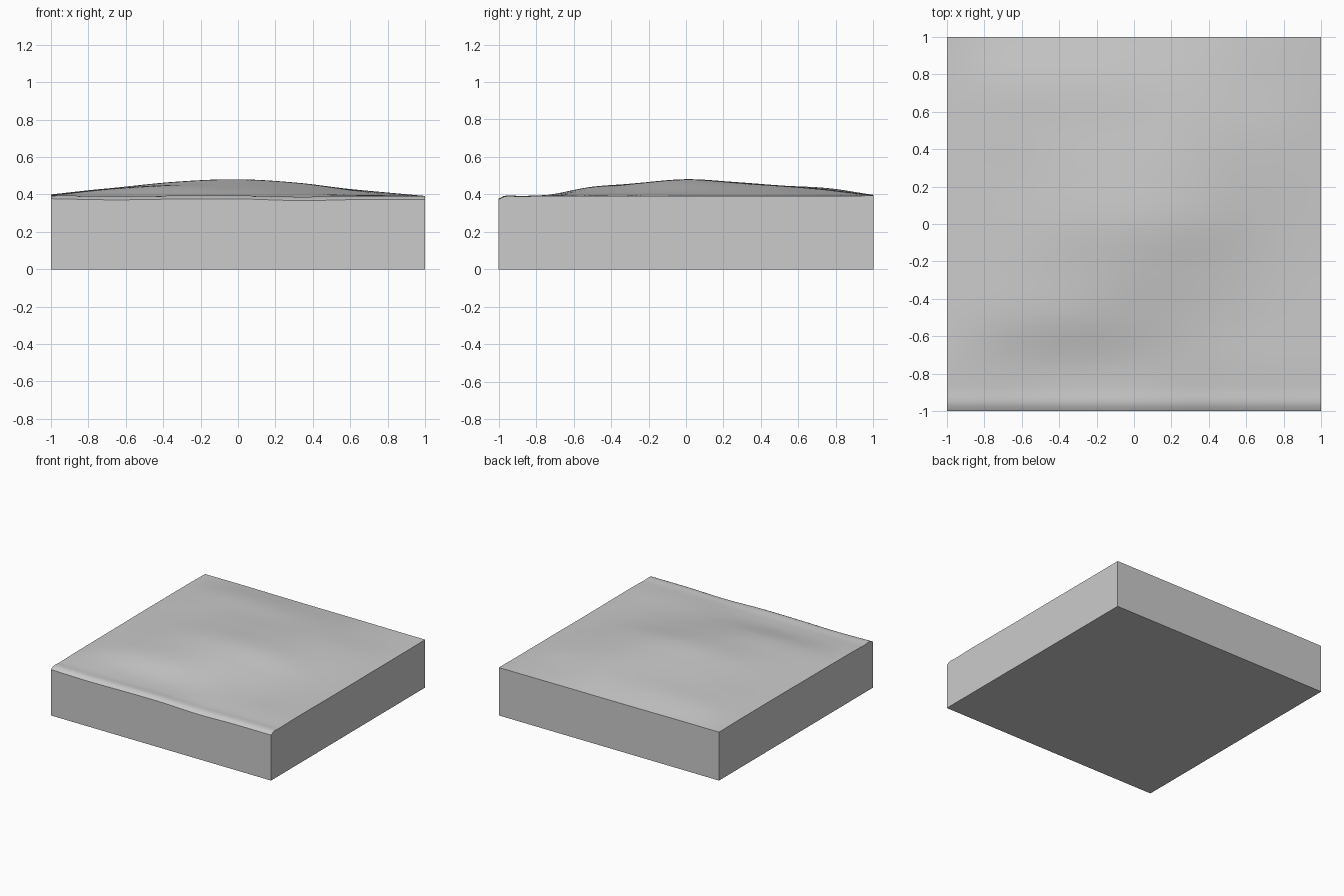
import bpy, bmesh, math

if "Cube" in bpy.data.objects:
    bpy.data.objects.remove(bpy.data.objects["Cube"])

# Coarse relief: rows run front to back, columns left to right
RELIEF = [
    [.388, .382, .386, .387, .378, .384, .384],
    [.395, .396, .396, .395, .395, .396, .392],
    [.397, .428, .441, .430, .412, .398, .392],
    [.398, .434, .456, .460, .435, .405, .391],
    [.399, .435, .468, .481, .460, .416, .391],
    [.400, .433, .459, .467, .456, .422, .392],
    [.400, .434, .446, .448, .445, .420, .392],
    [.400, .430, .434, .430, .424, .405, .392],
    [.397, .398, .396, .395, .395, .394, .393],
]
N = 80


def spline(values, t):
    """Smooth interpolation through evenly spaced values, t in 0..1."""
    s = t * (len(values) - 1)
    i = min(int(s), len(values) - 2)
    f = s - i
    b, c = values[i], values[i + 1]
    a = values[i - 1] if i > 0 else 2 * b - c
    d = values[i + 2] if i + 2 < len(values) else 2 * c - b
    return b + 0.5 * f * (c - a + f * (2*a - 5*b + 4*c - d + f * (3*(b - c) + d - a)))


def height(x, y):
    z = spline([spline(row, (x + 1) / 2) for row in RELIEF], (y + 1) / 2)
    # small rounded lip along the front edge
    return z + 0.006 * math.exp(-((y + 0.95) / 0.04) ** 2) - 0.012 * max(0, 1 - (y + 1) / 0.03)


# Undulating ground surface
bm = bmesh.new()
bmesh.ops.create_grid(bm, x_segments=N, y_segments=N, size=1)
for v in bm.verts:
    v.co.z = height(v.co.x, v.co.y)
for f in bm.faces:
    f.smooth = True

# Straight side walls and flat base
edges = [e for e in bm.edges if e.is_boundary]
out = bmesh.ops.extrude_edge_only(bm, edges=edges)["geom"]
for v in out:
    if isinstance(v, bmesh.types.BMVert):
        v.co.z = 0
rim = [e for e in out if isinstance(e, bmesh.types.BMEdge) and all(v.co.z == 0 for v in e.verts)]
bmesh.ops.contextual_create(bm, geom=rim)
bmesh.ops.recalc_face_normals(bm, faces=bm.faces)

mesh = bpy.data.meshes.new("terrain_tile")
bm.to_mesh(mesh)
bm.free()
tile = bpy.data.objects.new("terrain_tile", mesh)
bpy.context.collection.objects.link(tile)
bpy.context.view_layer.objects.active = tile
tile.select_set(True)
bpy.ops.object.shade_smooth_by_angle(angle=math.radians(40))
